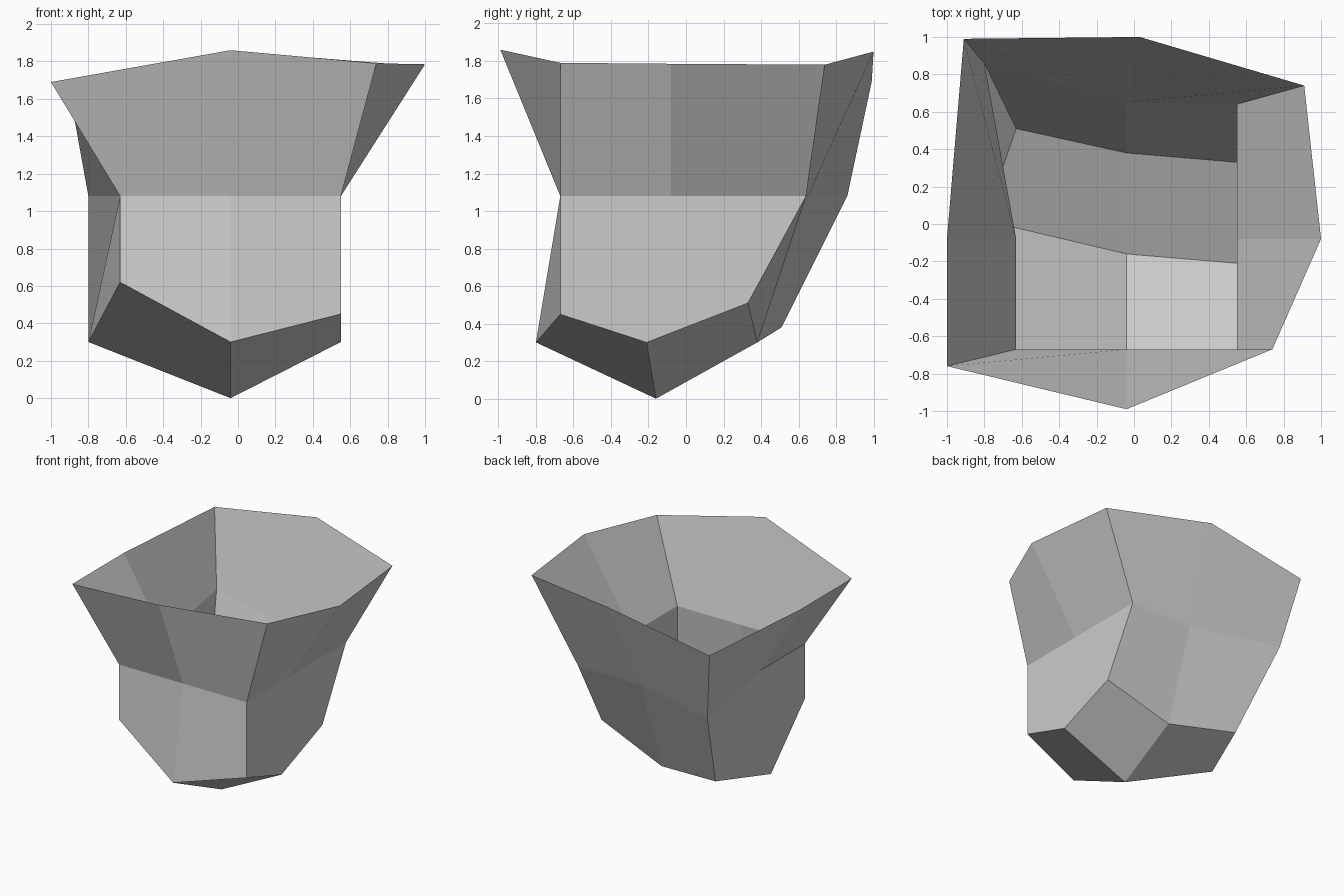
import bpy
import bmesh

# Remove the default cube
cube = bpy.data.objects.get("Cube")
if cube:
    bpy.data.objects.remove(cube, do_unlink=True)

# Shared grid lines of the faceted cup
LEFT, MIDDLE, RIGHT = -0.63, -0.04, 0.55
FRONT = -0.67
WAIST = 1.08

# Each ring runs counterclockwise from the front right corner;
# corners and side middles alternate.
base_ring = [
    (LEFT, FRONT, 0.62), (MIDDLE, -0.80, 0.30), (RIGHT, FRONT, 0.45),
    (RIGHT, -0.21, 0.30), (RIGHT, 0.33, 0.51), (MIDDLE, 0.38, 0.30),
    (LEFT, 0.51, 0.38), (-0.80, 0.02, 0.30),
]
waist_ring = [(x, y, WAIST) for x, y in (
    (LEFT, FRONT), (MIDDLE, FRONT), (RIGHT, FRONT),
    (RIGHT, -0.08), (RIGHT, 0.64), (MIDDLE, 0.65),
    (-0.80, 0.86), (LEFT, -0.08),
)]
rim_ring = [
    (-1.0, -0.76, 1.69), (MIDDLE, -0.99, 1.86), (0.74, FRONT, 1.79),
    (1.0, -0.08, 1.785), (0.91, 0.74, 1.78), (0.03, 1.0, 1.85),
    (-0.91, 0.99, 1.69), (-1.0, -0.08, 1.69),
]
bottom_point = (MIDDLE, -0.16, 0.0)


def bridge(bm, low, high):
    """Join two rings with quads that fold from upper corner to lower side."""
    count = len(low)
    for i in range(count):
        j = (i + 1) % count
        if i % 2 == 0:
            bm.faces.new((low[j], high[j], high[i], low[i]))
        else:
            bm.faces.new((low[i], low[j], high[j], high[i]))


def close_bottom(bm, ring, tip):
    """Close the base with one quad under each corner."""
    count = len(ring)
    for i in range(0, count, 2):
        bm.faces.new((ring[i - 1], tip, ring[(i + 1) % count], ring[i]))


# Plain grey material
grey = bpy.data.materials.new("plain_grey")
grey.use_nodes = True
colour = (0.6, 0.6, 0.6, 1.0)
grey.diffuse_color = colour
for node in grey.node_tree.nodes:
    if node.type == "BSDF_PRINCIPLED":
        node.inputs["Base Color"].default_value = colour

# Open faceted cup: bottom, lower wall and flared upper wall
bm = bmesh.new()
base, waist, rim = [
    [bm.verts.new(point) for point in ring]
    for ring in (base_ring, waist_ring, rim_ring)
]
close_bottom(bm, base, bm.verts.new(bottom_point))
bridge(bm, base, waist)
bridge(bm, waist, rim)
bm.normal_update()

mesh = bpy.data.meshes.new("faceted_cup")
bm.to_mesh(mesh)
bm.free()
mesh.materials.append(grey)
cup = bpy.data.objects.new("faceted_cup", mesh)
bpy.context.collection.objects.link(cup)
